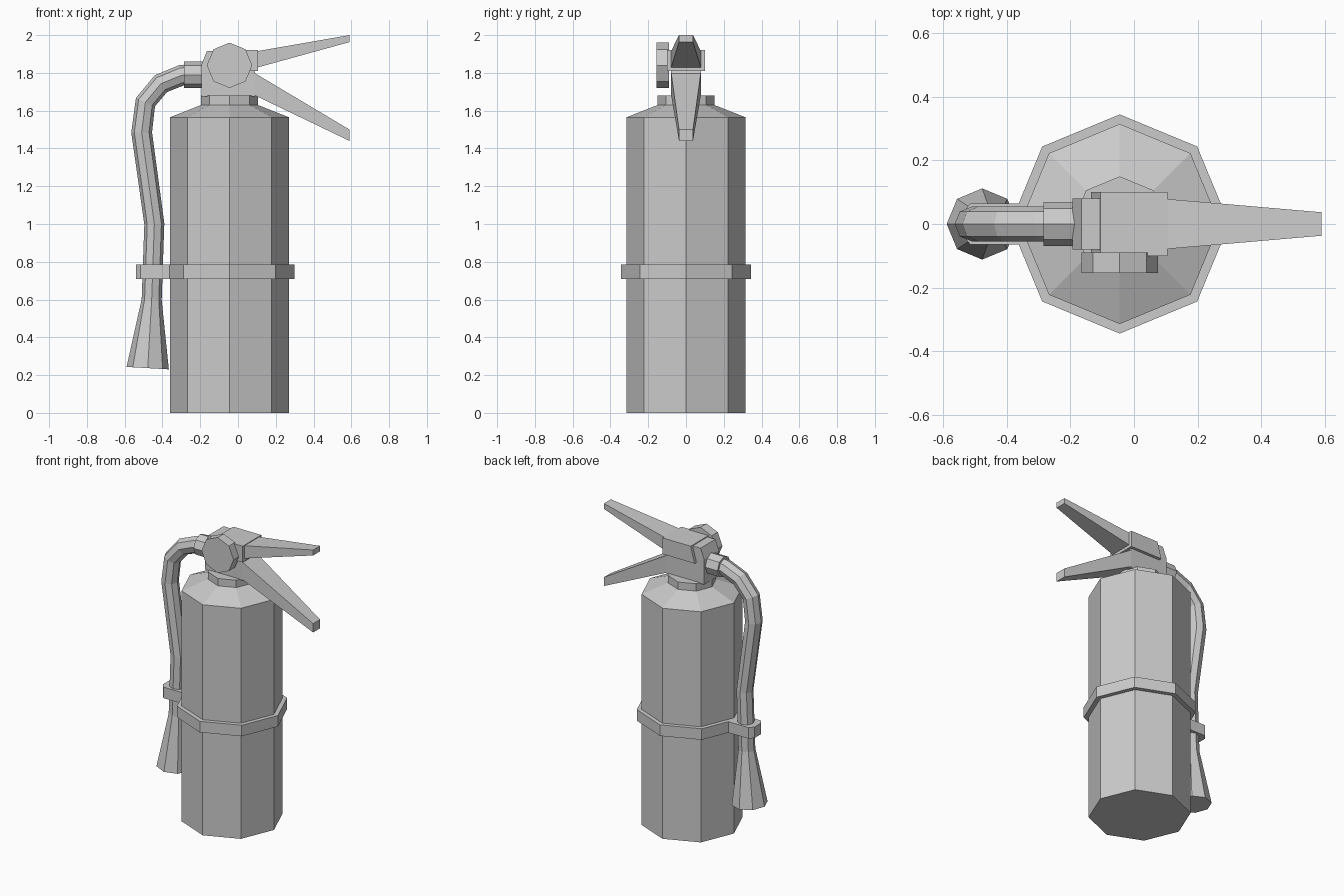
import bpy
from math import sin, cos, pi
from mathutils import Vector

if "Cube" in bpy.data.objects:
    bpy.data.objects.remove(bpy.data.objects["Cube"])

CX = -0.045  # axis of the cylinder


def mesh_object(name, verts, faces):
    mesh = bpy.data.meshes.new(name)
    mesh.from_pydata(verts, [], faces)
    obj = bpy.data.objects.new(name, mesh)
    bpy.context.collection.objects.link(obj)
    return obj


def loft(name, rings):
    """Skin equal-length vertex rings and cap both ends."""
    n = len(rings[0])
    verts = [v for r in rings for v in r]
    faces = [(i * n + k, i * n + (k + 1) % n, (i + 1) * n + (k + 1) % n, (i + 1) * n + k)
             for i in range(len(rings) - 1) for k in range(n)]
    faces += [tuple(range(n))[::-1], tuple(range(len(verts) - n, len(verts)))]
    return mesh_object(name, verts, faces)


def octagon(centre, radius, u, v):
    c, u, v = Vector(centre), Vector(u), Vector(v)
    return [c + radius * (cos(k * pi / 4) * u + sin(k * pi / 4) * v) for k in range(8)]


def turned(name, profile):
    """Eight-sided upright solid from (radius, z) pairs."""
    return loft(name, [octagon((CX, 0, z), r, (1, 0, 0), (0, 1, 0)) for r, z in profile])


def side_prism(name, points):
    """Solid from (x, z, half width) outline, clockwise seen from the front."""
    return loft(name, [[(x, -w, z) for x, z, w in points],
                       [(x, w, z) for x, z, w in points]][::-1])


def tube(name, path):
    """Eight-sided tube along (x, z, radius) points in the xz plane."""
    pts = [Vector((x, 0, z)) for x, z, r in path]
    rings = []
    for i, p in enumerate(pts):
        before = (p - pts[i - 1]).normalized() if i else Vector((0, 0, 0))
        after = (pts[i + 1] - p).normalized() if i < len(pts) - 1 else Vector((0, 0, 0))
        t = (before + after).normalized()
        rings.append(octagon(p, path[i][2], (t.z, 0, -t.x), (0, 1, 0))[::-1])
    return loft(name, rings)


# Cylinder, neck collar and strap
turned("cylinder", [(0.315, 0), (0.315, 1.565), (0.15, 1.63)])
turned("neck_collar", [(0.15, 1.615), (0.15, 1.68)])
turned("strap", [(0.345, 0.71), (0.345, 0.785)])

# Hose clip reaching out from the strap
clip = [(-0.35, -0.065), (-0.35, 0.065), (-0.515, 0.065), (-0.54, 0.035),
        (-0.54, -0.035), (-0.515, -0.065)]
loft("hose_clip", [[(x, y, z) for x, y in clip] for z in (0.71, 0.785)])

# Valve head with its cap
side_prism("valve_body", [(-0.193, 1.675, 0.08), (-0.193, 1.845, 0.08), (-0.165, 1.915, 0.08),
                          (0.07, 1.915, 0.08), (0.09, 1.80, 0.08), (0.09, 1.675, 0.08)])
side_prism("valve_cap", [(-0.135, 1.81, 0.10), (-0.105, 1.92, 0.10),
                         (0.105, 1.92, 0.10), (0.105, 1.81, 0.10)])

# Squeeze lever and carrying handle
side_prism("upper_lever", [(0.09, 1.825, 0.08), (0.09, 1.913, 0.08),
                           (0.59, 2.0, 0.037), (0.59, 1.963, 0.037)])
side_prism("lower_handle", [(0.07, 1.69, 0.08), (0.07, 1.81, 0.08),
                            (0.59, 1.50, 0.037), (0.59, 1.44, 0.037)])

# Pressure gauge on the front
loft("pressure_gauge", [octagon((CX, y, 1.84), 0.12, (1, 0, 0), (0, 0, 1))
                        for y in (-0.09, -0.155)])

# Hose fitting, then hose flaring into the nozzle
tube("hose_fitting", [(-0.17, 1.79, 0.07), (-0.285, 1.79, 0.07)])
tube("hose", [(-0.27, 1.79, 0.055), (-0.30, 1.787, 0.055), (-0.408, 1.743, 0.055),
              (-0.49, 1.645, 0.055), (-0.51, 1.485, 0.055), (-0.443, 1.0, 0.053),
              (-0.457, 0.6, 0.053), (-0.478, 0.237, 0.112)])
